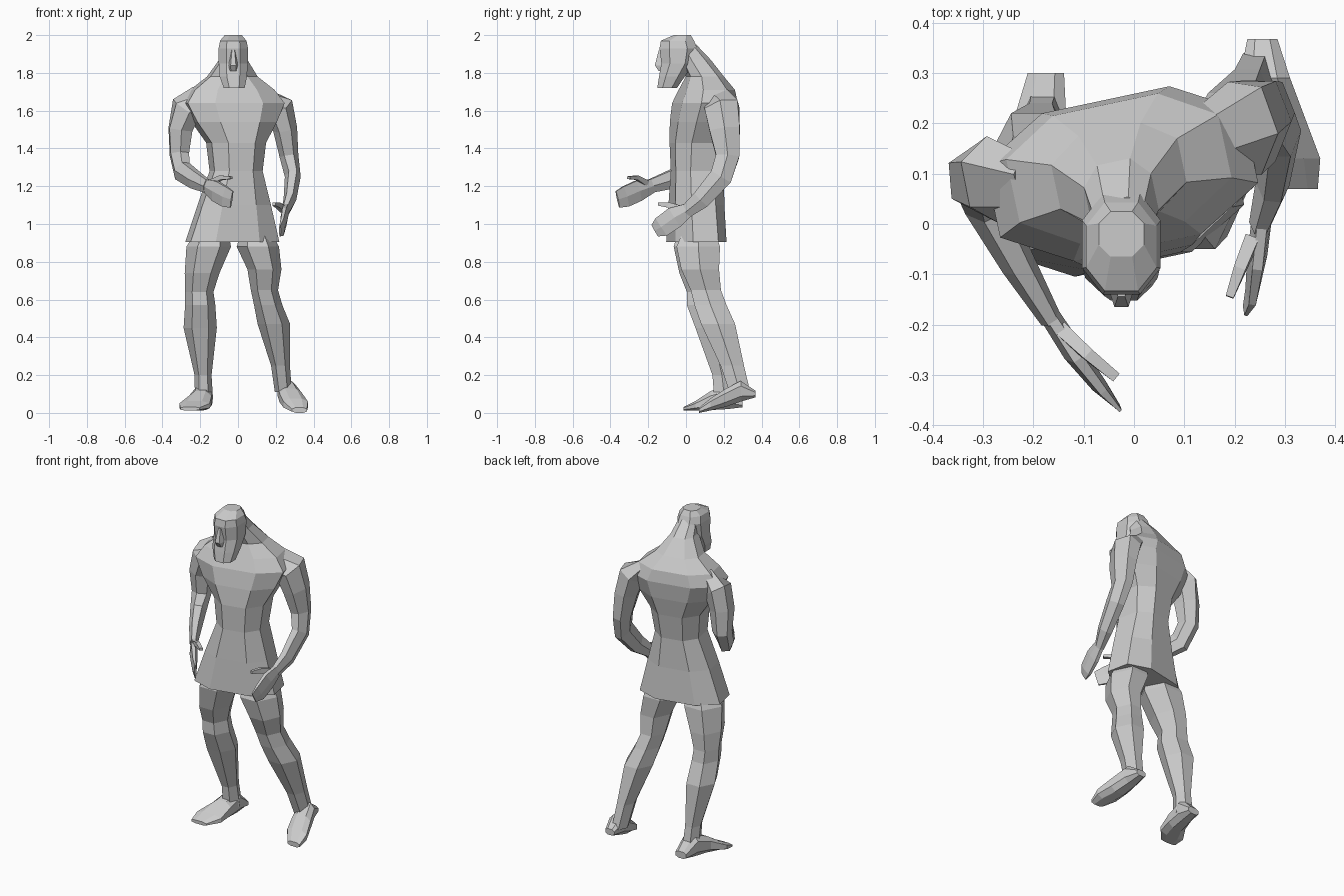
import bpy, bmesh
from math import cos, sin, pi, radians, copysign
from mathutils import Vector


def loft(name, rows, side, n=6, axis=None, square=1.0):
    """Flat-faced skin over rings (x, y, z, half width, half depth)."""
    pts = [Vector(r[:3]) for r in rows]
    off = pi / n if n % 4 == 0 else 0
    bend = lambda c: copysign(abs(c) ** square, c) if abs(c) > 1e-6 else 0
    ring = [(bend(cos(2 * pi * k / n + off)), bend(sin(2 * pi * k / n + off))) for k in range(n)]
    ma, mb = max(p[0] for p in ring), max(p[1] for p in ring)
    bm = bmesh.new()
    loops = []
    for i, (p, r) in enumerate(zip(pts, rows)):
        if axis:
            t = Vector(axis)
        else:
            t = (pts[min(i + 1, len(pts) - 1)] - pts[max(i - 1, 0)]).normalized()
        u = Vector(side)
        u = (u - u.dot(t) * t).normalized()
        v = t.cross(u)
        loops.append([bm.verts.new(p + u * r[3] * a / ma + v * r[4] * b / mb) for a, b in ring])
    for lo, hi in zip(loops, loops[1:]):
        for k in range(n):
            j = (k + 1) % n
            bm.faces.new((lo[k], lo[j], hi[j], hi[k]))
    bm.faces.new(loops[0][::-1])
    bm.faces.new(loops[-1])
    bmesh.ops.recalc_face_normals(bm, faces=bm.faces)
    mesh = bpy.data.meshes.new(name)
    bm.to_mesh(mesh)
    bm.free()
    obj = bpy.data.objects.new(name, mesh)
    bpy.context.collection.objects.link(obj)
    return obj


UP = (0, 0, 1)
X = (1, 0, 0)
yaw = radians(12)
TWIST = (cos(yaw), sin(yaw), 0)

# Tunic, chest, shoulders and neck, turned slightly
loft("tunic_torso", [
    (-.03, .055, .905, .24, .138), (-.02, .055, 1.10, .185, .132),
    (-.01, .06, 1.28, .13, .13), (-.01, .07, 1.43, .147, .145),
    (-.02, .085, 1.54, .215, .152), (-.025, .10, 1.64, .262, .15),
    (-.03, .11, 1.71, .215, .13), (-.03, .10, 1.78, .128, .09),
    (-.025, .05, 1.87, .068, .075), (-.025, 0, 1.95, .05, .05)], TWIST, 8, UP, .8)

# Head with a long squared beard
loft("head", [
    (-.02, -.10, 1.72, .055, .052), (-.025, -.075, 1.78, .072, .068),
    (-.025, -.045, 1.85, .077, .085), (-.025, -.04, 1.93, .078, .10),
    (-.025, -.045, 1.97, .07, .088), (-.025, -.02, 2.0, .045, .045)], X, 8, UP, .85)
loft("nose", [(-.025, -.115, 1.81, .026, .03), (-.025, -.12, 1.84, .028, .045),
              (-.025, -.12, 1.92, .014, .024)], X, 6, UP)

# Arms: near-straight left arm, bent right arm reaching forward
loft("left_arm", [
    (.15, .165, 1.655, .05, .075), (.22, .19, 1.615, .078, .09),
    (.25, .205, 1.50, .064, .08), (.27, .22, 1.36, .05, .062),
    (.29, .185, 1.25, .042, .06), (.275, .08, 1.13, .034, .05),
    (.25, 0, 1.065, .022, .035)], X)
loft("left_hand", [(.255, .02, 1.08, .02, .033), (.245, -.06, 1.035, .02, .058),
                   (.235, -.13, .985, .014, .055), (.222, -.165, .965, .006, .035)], X)
loft("left_thumb", [(.235, -.03, 1.08, .014, .018), (.21, -.09, 1.10, .012, .014),
                    (.19, -.145, 1.105, .008, .008)], X, 4)
BENT = (.83, .56, 0)
loft("right_arm", [
    (-.20, .075, 1.655, .05, .08), (-.275, .085, 1.61, .078, .085),
    (-.305, .09, 1.50, .07, .062), (-.31, .095, 1.37, .055, .052),
    (-.295, .04, 1.28, .045, .055), (-.23, -.08, 1.235, .035, .048),
    (-.165, -.19, 1.20, .022, .035)], BENT)
loft("right_hand", [(-.175, -.17, 1.205, .02, .033), (-.12, -.255, 1.175, .022, .055),
                    (-.07, -.32, 1.145, .016, .055), (-.033, -.362, 1.13, .006, .045)], BENT)
loft("right_thumb", [(-.145, -.21, 1.215, .014, .016), (-.09, -.26, 1.245, .012, .012),
                     (-.035, -.305, 1.245, .01, .007)], BENT, 4)

# Legs, feet set back under a forward-leaning stance
loft("right_leg", [
    (-.13, .04, 1.0, .07, .07), (-.155, .045, .88, .118, .11),
    (-.19, .065, .74, .092, .10), (-.205, .085, .64, .075, .08),
    (-.20, .09, .57, .08, .085), (-.20, .135, .45, .088, .085),
    (-.185, .19, .20, .045, .05), (-.18, .205, .07, .048, .055)], X, 6, UP)
loft("left_leg", [
    (.09, .07, 1.0, .06, .07), (.105, .065, .88, .112, .115),
    (.14, .075, .76, .09, .10), (.14, .105, .65, .072, .08),
    (.16, .13, .57, .075, .085), (.19, .17, .47, .086, .09),
    (.225, .245, .25, .05, .062), (.24, .285, .11, .045, .055)], X, 6, UP)

# Feet: heel to toe, left heel lifted and both toes turned out
loft("right_foot", [
    (-.175, .30, .05, .036, .02), (-.185, .22, .085, .05, .065),
    (-.20, .13, .065, .06, .05), (-.23, .05, .038, .08, .025),
    (-.255, -.012, .022, .05, .01)], X, 8, (0, -1, 0), .8)
loft("left_foot", [
    (.255, .367, .10, .03, .018), (.26, .29, .115, .05, .055),
    (.28, .21, .08, .06, .048), (.305, .13, .045, .065, .032),
    (.325, .07, .014, .04, .014)], X, 8, (0, -1, 0), .8)
